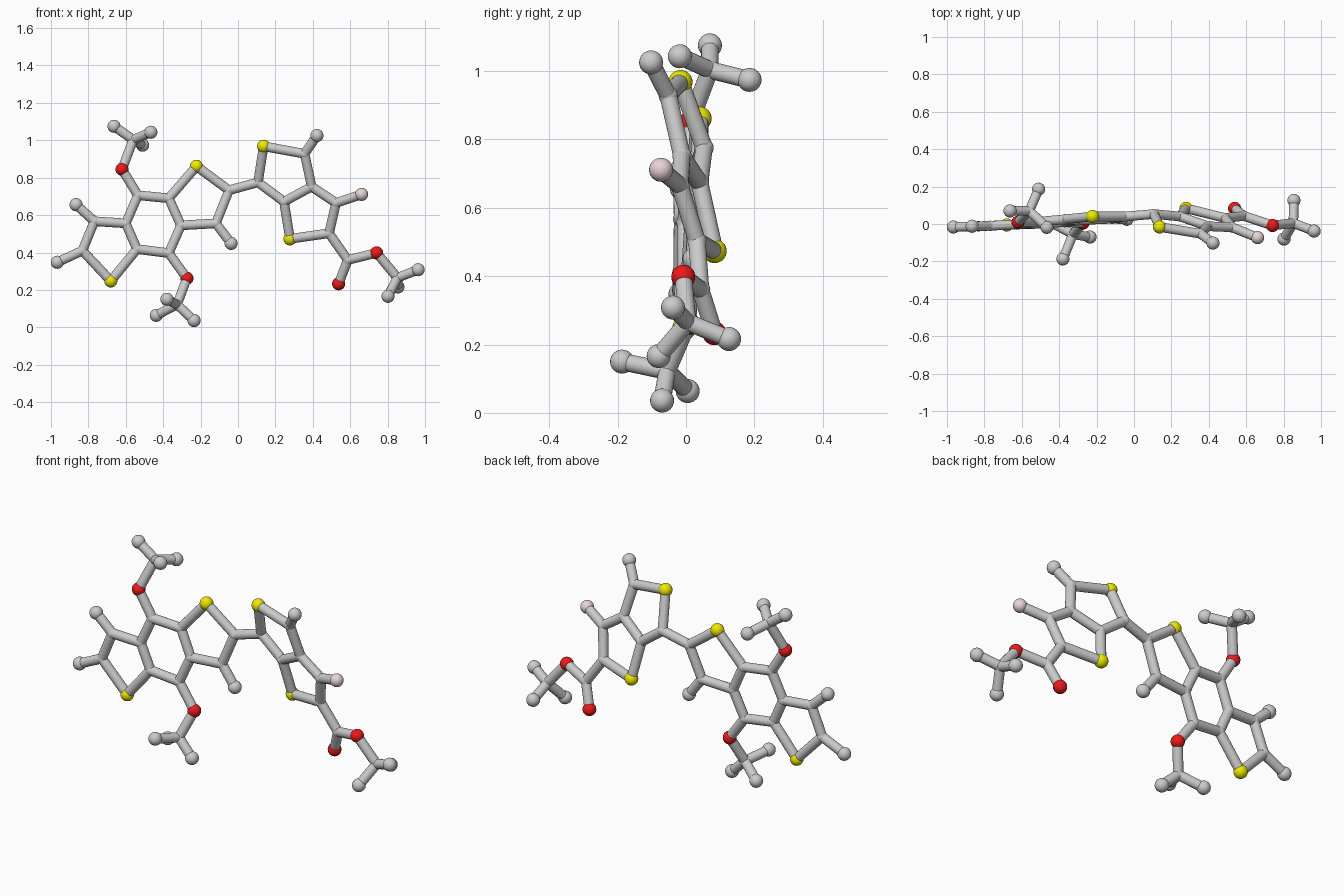
import bpy
from mathutils import Vector

if "Cube" in bpy.data.objects:
    bpy.data.objects.remove(bpy.data.objects["Cube"])

BALL, JOINT, STICK = 0.035, 0.028, 0.0255


def material(name, rgb):
    m = bpy.data.materials.new(name)
    m.diffuse_color = (*rgb, 1)
    m.use_nodes = True
    m.node_tree.nodes["Principled BSDF"].inputs["Base Color"].default_value = m.diffuse_color
    return m


YELLOW = material("yellow", (0.85, 0.82, 0.0))
RED = material("red", (0.85, 0.01, 0.01))
PINK = material("pale_pink", (0.82, 0.66, 0.67))

# kind: part name, radius, material
KINDS = {
    "c": ("carbon_joint", JOINT, None),
    "h": ("end_ball", BALL, None),
    "s": ("sulfur_ball", BALL, YELLOW),
    "o": ("oxygen_ball", BALL, RED),
    "f": ("fluorine_ball", BALL, PINK),
}


def finish(ob, name, mat=None):
    ob.name = name
    if mat:
        ob.data.materials.append(mat)
    bpy.ops.object.shade_smooth_by_angle()


def atom(kind, x, y, z):
    name, r, mat = KINDS[kind]
    bpy.ops.mesh.primitive_uv_sphere_add(segments=24, ring_count=16, radius=r, location=(x, y, z))
    finish(bpy.context.object, name, mat)
    return Vector((x, y, z))


def stick(a, b):
    d = b - a
    bpy.ops.mesh.primitive_cylinder_add(vertices=20, radius=STICK, depth=d.length, location=(a + b) / 2)
    ob = bpy.context.object
    ob.rotation_euler = d.to_track_quat('Z', 'Y').to_euler()
    finish(ob, "bond_stick")


def chain(*pts, closed=False):
    for a, b in zip(pts, pts[1:]):
        stick(a, b)
    if closed:
        stick(pts[-1], pts[0])


def methyl(parent, centre, *ends):
    c = atom("c", *centre)
    stick(parent, c)
    for e in ends:
        stick(c, atom("h", *e))


def leaf(parent, kind, *pos):
    a = atom(kind, *pos)
    stick(parent, a)
    return a


# Central six-sided ring
r1 = atom("c", -0.60, 0.0, 0.556)
r2 = atom("c", -0.535, 0.01, 0.706)
r3 = atom("c", -0.37, 0.025, 0.69)
r4 = atom("c", -0.305, 0.02, 0.545)
r5 = atom("c", -0.37, 0.01, 0.397)
r6 = atom("c", -0.54, 0.0, 0.418)
chain(r1, r2, r3, r4, r5, r6, closed=True)

# Left five-sided ring
l1 = atom("c", -0.768, -0.01, 0.567)
l2 = atom("c", -0.832, -0.012, 0.41)
ls = atom("s", -0.68, -0.005, 0.248)
chain(r1, l1, l2, ls, r6)
leaf(l1, "h", -0.866, -0.012, 0.656)
leaf(l2, "h", -0.966, -0.016, 0.348)

# Middle five-sided ring
ms = atom("s", -0.222, 0.04, 0.861)
m1 = atom("c", -0.048, 0.04, 0.733)
m2 = atom("c", -0.118, 0.028, 0.556)
chain(r3, ms, m1, m2, r4)
leaf(m2, "h", -0.037, 0.025, 0.449)

# Upper and lower side groups
upper_o = leaf(r2, "o", -0.62, 0.01, 0.845)
methyl(upper_o, (-0.56, 0.07, 1.003),
       (-0.663, 0.07, 1.075), (-0.466, -0.018, 1.043), (-0.51, 0.186, 0.974))
lower_o = leaf(r5, "o", -0.273, 0.005, 0.262)
methyl(lower_o, (-0.326, -0.055, 0.122),
       (-0.38, -0.187, 0.15), (-0.437, 0.005, 0.064), (-0.235, -0.07, 0.036))

# Right pair of fused rings
p1 = atom("c", 0.107, 0.053, 0.775)
ps = atom("s", 0.137, -0.016, 0.968)
p2 = atom("c", 0.356, -0.052, 0.928)
p3 = atom("c", 0.394, -0.012, 0.752)
p4 = atom("c", 0.246, 0.04, 0.672)
chain(p1, ps, p2, p3, p4, closed=True)
stick(m1, p1)
leaf(p2, "h", 0.422, -0.102, 1.025)
q1 = atom("c", 0.524, -0.018, 0.665)
q2 = atom("c", 0.487, 0.032, 0.503)
qs = atom("s", 0.278, 0.084, 0.473)
chain(p3, q1, q2, qs, p4)
leaf(q1, "f", 0.661, -0.073, 0.711)

# Right side group
e = leaf(q2, "c", 0.587, 0.043, 0.36)
leaf(e, "o", 0.538, 0.083, 0.233)
ester_o = leaf(e, "o", 0.741, -0.008, 0.398)
methyl(ester_o, (0.852, 0.005, 0.265),
       (0.963, -0.038, 0.308), (0.802, -0.08, 0.166), (0.855, 0.126, 0.216))
